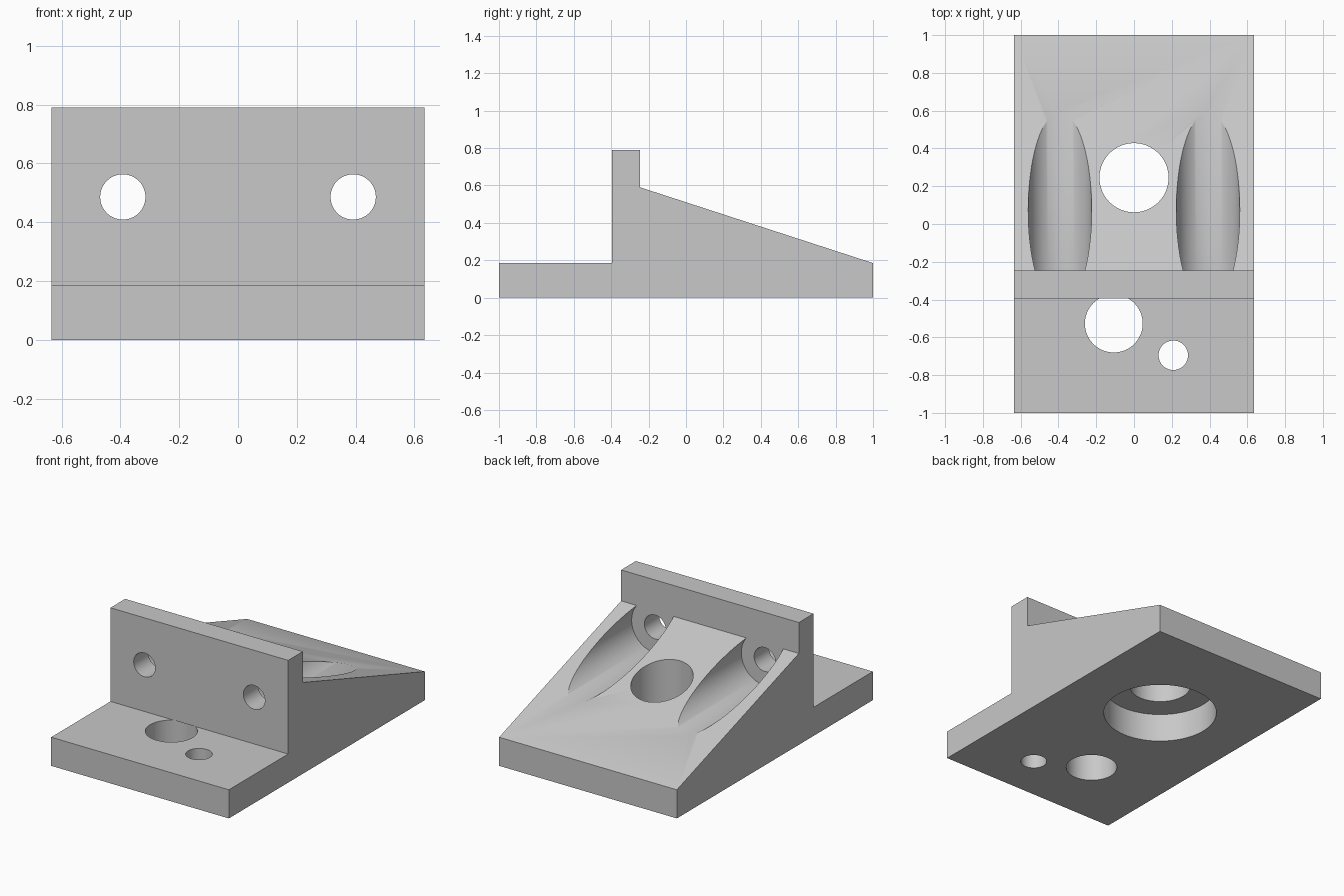
import bpy
import bmesh
import math
from mathutils import Matrix, Vector

cube = bpy.data.objects.get("Cube")
if cube:
    bpy.data.objects.remove(cube, do_unlink=True)

# Main dimensions
HALF_W = 0.635
PLATE = 0.185
WALL_FRONT, WALL_BACK, WALL_TOP = -0.395, -0.245, 0.79
BORE_X, BORE_Z = 0.392, 0.486

grey = bpy.data.materials.new("plain grey")
grey.use_nodes = True
grey.diffuse_color = (0.58, 0.58, 0.58, 1)
grey.node_tree.nodes["Principled BSDF"].inputs["Base Color"].default_value = (0.58, 0.58, 0.58, 1)


def add_object(name, bm):
    bmesh.ops.recalc_face_normals(bm, faces=bm.faces)
    mesh = bpy.data.meshes.new(name)
    bm.to_mesh(mesh)
    bm.free()
    mesh.materials.append(grey)
    obj = bpy.data.objects.new(name, mesh)
    bpy.context.collection.objects.link(obj)
    return obj


def cut_cylinder(body, name, start, end, radius):
    """Subtract a round bore running from start to end."""
    start, end = Vector(start), Vector(end)
    axis = end - start
    turn = axis.to_track_quat("Z", "Y").to_matrix().to_4x4()
    bm = bmesh.new()
    bmesh.ops.create_cone(bm, cap_ends=True, segments=80, radius1=radius, radius2=radius,
                          depth=axis.length,
                          matrix=Matrix.Translation((start + end) / 2) @ turn)
    cutter = add_object(name, bm)
    cutter.hide_render = True
    mod = body.modifiers.new(name, "BOOLEAN")
    mod.operation = "DIFFERENCE"
    mod.solver = "EXACT"
    mod.object = cutter
    bpy.ops.object.modifier_apply(modifier=mod.name)
    bpy.data.objects.remove(cutter, do_unlink=True)


# Bracket body: side profile (y, z) extruded across the width
profile = [(-1, 0), (1, 0), (1, PLATE), (WALL_BACK, 0.59), (WALL_BACK, WALL_TOP),
           (WALL_FRONT, WALL_TOP), (WALL_FRONT, PLATE), (-1, PLATE)]
bm = bmesh.new()
side = bm.faces.new([bm.verts.new((-HALF_W, y, z)) for y, z in profile])
extruded = bmesh.ops.extrude_face_region(bm, geom=[side])["geom"]
bmesh.ops.translate(bm, vec=(2 * HALF_W, 0, 0),
                    verts=[v for v in extruded if isinstance(v, bmesh.types.BMVert)])
bracket = add_object("angle_bracket", bm)
bpy.context.view_layer.objects.active = bracket
bracket.select_set(True)

# Screw channels in the ramp and screw holes through the wall
for s in (-1, 1):
    x = s * BORE_X
    cut_cylinder(bracket, "screw_channel", (x, WALL_BACK, BORE_Z), (x, 1.1, BORE_Z), 0.168)
    cut_cylinder(bracket, "screw_hole", (x, -0.6, BORE_Z), (x, 0, BORE_Z), 0.077)

# Ramp hole with a wide recess underneath
cut_cylinder(bracket, "ramp_hole", (0, 0.245, -0.1), (0, 0.245, 1), 0.183)
cut_cylinder(bracket, "ramp_recess", (0, 0.245, -0.1), (0, 0.245, PLATE), 0.34)

# Front plate holes
cut_cylinder(bracket, "large_plate_hole", (-0.107, -0.527, -0.1), (-0.107, -0.527, PLATE), 0.153)
cut_cylinder(bracket, "small_plate_hole", (0.208, -0.695, -0.1), (0.208, -0.695, 0.3), 0.078)

bpy.ops.object.shade_smooth_by_angle(angle=math.radians(30))
